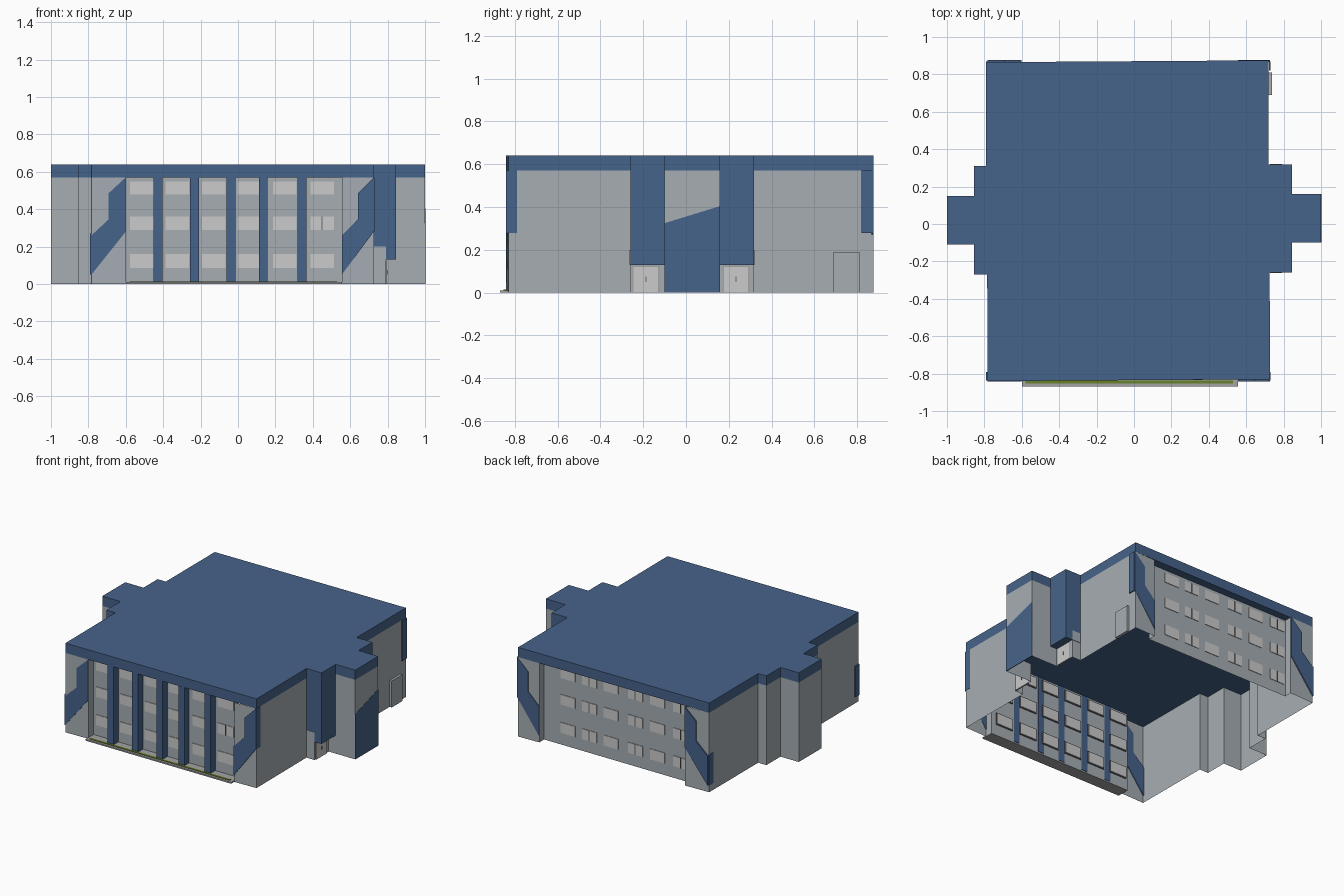
import bpy, bmesh
from mathutils import Vector

cube = bpy.data.objects.get("Cube")
if cube:
    bpy.data.objects.remove(cube, do_unlink=True)


def material(name, rgb):
    m = bpy.data.materials.new(name)
    m.use_nodes = True
    m.diffuse_color = (*rgb, 1)
    m.node_tree.nodes["Principled BSDF"].inputs["Base Color"].default_value = (*rgb, 1)
    return m


BLUE = material("slate blue", (0.062, 0.125, 0.255))
GREY = material("wall grey", (0.38, 0.42, 0.45))
PALE = material("pale window", (0.60, 0.60, 0.60))
DARK = material("dark frame", (0.13, 0.13, 0.13))
STONE = material("planter stone", (0.36, 0.37, 0.36))
GREEN = material("grass green", (0.14, 0.22, 0.025))


def finish(name, bm, *mats):
    mesh = bpy.data.meshes.new(name)
    bm.to_mesh(mesh)
    bm.free()
    for m in mats:
        mesh.materials.append(m)
    obj = bpy.data.objects.new(name, mesh)
    bpy.context.collection.objects.link(obj)
    return obj


def prism(name, mat, points, offset):
    """Close an outline of 3D points into a solid, swept by offset."""
    bm = bmesh.new()
    face = bm.faces.new([bm.verts.new(p) for p in points])
    swept = bmesh.ops.extrude_face_region(bm, geom=[face], use_keep_orig=True)
    verts = [g for g in swept["geom"] if isinstance(g, bmesh.types.BMVert)]
    bmesh.ops.translate(bm, verts=verts, vec=Vector(offset))
    bmesh.ops.recalc_face_normals(bm, faces=bm.faces)
    return finish(name, bm, mat)


def panel_y(name, mat, outline, y0, y1):
    return prism(name, mat, [(x, y0, z) for x, z in outline], (0, y1 - y0, 0))


def panel_x(name, mat, outline, x0, x1):
    return prism(name, mat, [(x0, y, z) for y, z in outline], (x1 - x0, 0, 0))


def rect(a0, a1, z0, z1):
    return [(a0, z0), (a1, z0), (a1, z1), (a0, z1)]


def walls(name, outline, z0, z1, rule):
    """Open sheet walls along an outline, coloured blue where the rule holds."""
    bm = bmesh.new()
    for a, b in zip(outline, outline[1:] + outline[:1]):
        corners = [(*a, z0), (*b, z0), (*b, z1), (*a, z1)]
        f = bm.faces.new([bm.verts.new(c) for c in corners])
        f.material_index = int(rule(f.calc_center_median()))
    bmesh.ops.remove_doubles(bm, verts=bm.verts, dist=0.0001)
    finish(name, bm, GREY, BLUE)


# Footprint, counter-clockwise
EAVE, TOP, LINTEL = 0.57, 0.64, 0.13
FRONT, BACK, RECESS = -0.835, 0.87, 0.055
IN_L, IN_R = -0.60, 0.555


def right_side(step):
    return [(0.725, -0.26), (step, -0.26), (step, -0.10), (1, -0.10),
            (1, 0.16), (step, 0.16), (step, 0.317), (0.72, 0.317)]


left_side = [(-0.79, 0.31), (-0.855, 0.31), (-0.855, 0.15), (-1, 0.15),
             (-1, -0.11), (-0.855, -0.11), (-0.855, -0.27), (-0.785, -0.27)]
front_corners = [(-0.782, -0.84), (0.728, -0.83)]
back_corners = [(0.72, 0.875), (-0.79, 0.865)]


def bay(y, inner_y, first, last):
    return [(first, y), (first, inner_y), (last, inner_y), (last, y)]


def wall_outline(step):
    return (front_corners[:1] + bay(FRONT, FRONT + RECESS, IN_L, IN_R)
            + front_corners[1:] + right_side(step)
            + back_corners[:1] + bay(BACK, BACK - RECESS, IN_R, IN_L)
            + back_corners[1:] + left_side)


# Shell: lower walls step in at the entrances, upper walls overhang them
walls("lower_walls", wall_outline(0.79), 0, LINTEL, lambda c: False)
walls("upper_walls", wall_outline(0.845), LINTEL, EAVE, lambda c: 0.74 < c.x < 0.9)
roof = front_corners + right_side(0.845) + back_corners + left_side
prism("roof_slab", BLUE, [(x, y, EAVE) for x, y in roof], (0, 0, TOP - EAVE))

# Zigzag paint on the wings, wrapping round the corners
zigzag = [(0, 0.05), (0.18, 0.28), (0.18, 0.57), (0.09, 0.485), (0.09, 0.345), (0, 0.26)]
for side, x, width in (("left", -0.784, 1.02), ("right", IN_R, 0.95)):
    shape = [(x + u * width, z) for u, z in zigzag]
    panel_y(f"front_{side}_paint", BLUE, shape, FRONT - 0.006, FRONT + 0.003)
    panel_y(f"back_{side}_paint", BLUE, shape, BACK - 0.003, BACK + 0.006)
for name, y0, y1 in (("front", -0.838, -0.79), ("back", 0.82, 0.87)):
    panel_x(f"{name}_right_corner_paint", BLUE, rect(y0, y1, 0.28, EAVE), 0.722, 0.73)
    panel_x(f"{name}_left_corner_paint", BLUE, rect(y0, y1, 0.05, 0.27), -0.792, -0.783)

# Sloped paint on the right end
panel_x("right_end_paint", BLUE,
        [(-0.10, 0), (0.16, 0), (0.16, 0.405), (-0.10, 0.325)], 0.997, 1.002)

# Entrances under the overhanging blocks
for name, y0, y1, d0, d1, outer in (("front", -0.26, -0.10, -0.245, -0.13, -0.26),
                                    ("back", 0.16, 0.317, 0.178, 0.29, 0.317)):
    panel_x(f"{name}_entrance_soffit", BLUE, rect(y0, y1, LINTEL, LINTEL + 0.004), 0.79, 0.845)
    panel_x(f"{name}_entrance_frame", STONE, rect(d0 - 0.006, d1 + 0.006, 0, 0.126), 0.787, 0.793)
    panel_x(f"{name}_entrance_door", PALE, rect(d0, d1, 0, 0.12), 0.785, 0.796)
    mid = (d0 + d1) / 2
    panel_x(f"{name}_door_handle", DARK, rect(mid - 0.002, mid + 0.002, 0.05, 0.075), 0.796, 0.799)
    panel_y(f"{name}_entrance_side", GREY, rect(0.726, 0.79, LINTEL, 0.2), outer - 0.003, outer + 0.003)

# Small side door surround
panel_x("side_door_box", GREY, rect(0.69, 0.81, 0, 0.19), 0.715, 0.737)

# Windows: pale pane outside, dark frame inside
rows = ((0.085, 0.16), (0.288, 0.36), (0.478, 0.548))
front_x = (-0.515, -0.325, -0.13, 0.06, 0.25, 0.45)
back_x = (0.365, 0.195, 0.025, -0.17, -0.345, -0.53)
for wall, centres, y, inward, half in (("front", front_x, FRONT + RECESS, 1, 0.063),
                                       ("back", back_x, BACK - RECESS, -1, 0.058)):
    for r, (z0, z1) in enumerate(rows):
        for i, x in enumerate(centres):
            tag = f"{wall}_window_{r}_{i}"
            panel_y(f"{tag}_frame", DARK, rect(x - half - 0.006, x + half + 0.006, z0 - 0.006, z1 + 0.006),
                    y + inward * 0.002, y + inward * 0.008)
            panel_y(f"{tag}_pane", PALE, rect(x - half, x + half, z0, z1),
                    y - inward * 0.004, y + inward * 0.011)
            if (wall == "back" and i in (1, 3, 5)) or (wall == "front" and i == 5 and r == 1):
                panel_y(f"{tag}_mullion", DARK, rect(x - 0.003, x + 0.003, z0, z1),
                        y - inward * 0.006, y - inward * 0.004)

# Front columns
for i, x in enumerate((-0.427, -0.232, -0.037, 0.135, 0.342)):
    panel_y(f"front_column_{i}", BLUE, rect(x - 0.024, x + 0.024, 0.01, EAVE),
            FRONT, FRONT + RECESS + 0.003)

# Planter along the front
panel_y("planter", STONE, rect(IN_L, IN_R, 0, 0.01), -0.87, FRONT + RECESS)
panel_y("grass_strip", GREEN, rect(-0.58, 0.53, 0.01, 0.014), -0.853, -0.838)
